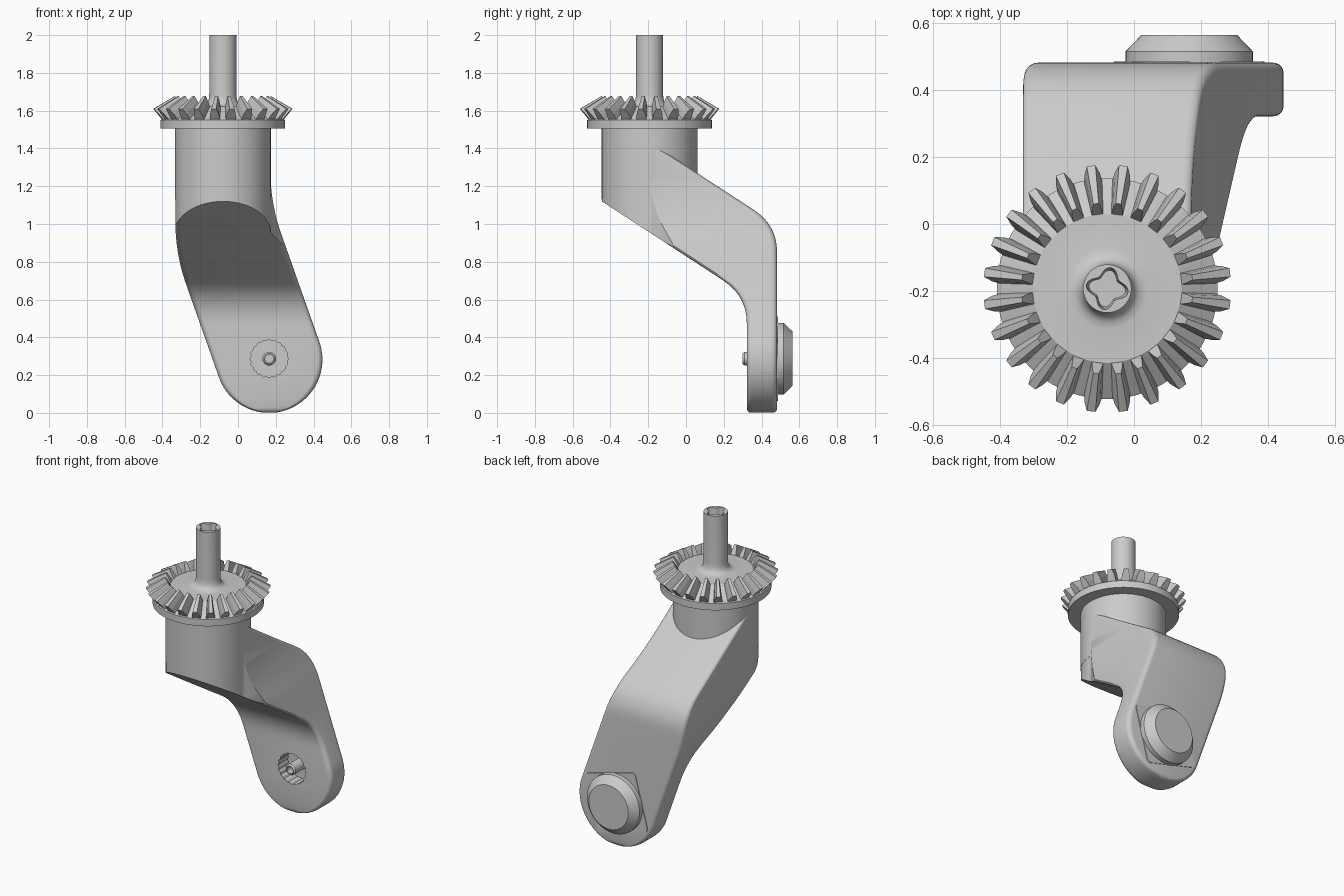
import bpy, bmesh, math
from mathutils import Vector, Matrix

if "Cube" in bpy.data.objects:
    bpy.data.objects.remove(bpy.data.objects["Cube"], do_unlink=True)

GREY = bpy.data.materials.new("plain grey")
GREY.use_nodes = True
GREY.diffuse_color = (0.6, 0.6, 0.6, 1)
GREY.node_tree.nodes["Principled BSDF"].inputs["Base Color"].default_value = (0.6, 0.6, 0.6, 1)

AXIS = Vector((-0.08, -0.193, 0))         # vertical shaft axis
END_X, END_R = 0.165, 0.282               # round lower end of the arm, resting on z = 0
HUB = Vector((END_X, 0, 0.287))           # axle through the lower end
NECK_R, TRIM_R, ARM_HALF = 0.2535, 0.2525, 0.2515


def loft(bm, rings):
    """Skin a list of equal rings and cap both ends."""
    rows = [[bm.verts.new(p) for p in ring] for ring in rings]
    n = len(rows[0])
    for a, b in zip(rows, rows[1:]):
        for i in range(n):
            j = (i + 1) % n
            bm.faces.new((a[i], a[j], b[j], b[i]))
    bm.faces.new(rows[0][::-1])
    bm.faces.new(rows[-1])


def finish(name, bm, smooth=True):
    bmesh.ops.recalc_face_normals(bm, faces=bm.faces)
    mesh = bpy.data.meshes.new(name)
    bm.to_mesh(mesh)
    bm.free()
    mesh.materials.append(GREY)
    obj = bpy.data.objects.new(name, mesh)
    bpy.context.collection.objects.link(obj)
    if smooth:
        shade(obj)
    return obj


def select(obj):
    bpy.ops.object.select_all(action='DESELECT')
    obj.select_set(True)
    bpy.context.view_layer.objects.active = obj


def shade(obj):
    select(obj)
    bpy.ops.object.shade_smooth_by_angle(angle=math.radians(32))


def solid(name, rings):
    bm = bmesh.new()
    loft(bm, rings)
    return finish(name, bm)


def lathe(name, profile, centre, along_y=False, n=64, wave=0, lobes=0, turn=0.0):
    """Turn (radius, height) pairs round z or y, optionally with a lobed rim."""
    rings = []
    for r, h in profile:
        ring = []
        for i in range(n):
            a = 2 * math.pi * i / n
            q = r * (1 + wave * math.cos(lobes * (a - turn)))
            u, v = q * math.cos(a), q * math.sin(a)
            ring.append(centre + Vector((u, h, v) if along_y else (u, v, h)))
        rings.append(ring)
    return solid(name, rings)


def cut(obj, cutter, operation='DIFFERENCE'):
    mod = obj.modifiers.new("cut", 'BOOLEAN')
    mod.operation, mod.object, mod.solver = operation, cutter, 'EXACT'
    select(obj)
    bpy.ops.object.modifier_apply(modifier=mod.name)
    bpy.data.objects.remove(cutter, do_unlink=True)
    shade(obj)


def rounded_rect(x0, x1, y0, y1, r):
    """Outline of a rectangle with rounded corners."""
    points = []
    corners = [(x1 - r, y1 - r), (x0 + r, y1 - r), (x0 + r, y0 + r), (x1 - r, y0 + r)]
    for k, (cx, cy) in enumerate(corners):
        for i in range(6):
            a = math.pi / 2 * (k + i / 5)
            points.append((cx + r * math.cos(a), cy + r * math.sin(a)))
    return points


def rounded_path(a, corner, b, t, steps=10):
    """Path a-corner-b with a rounded corner that starts t away from it."""
    a, c, b = Vector(a), Vector(corner), Vector(b)
    p, q = c + (a - c).normalized() * t, c + (b - c).normalized() * t
    curve = []
    for i in range(steps + 1):
        s = i / steps
        curve.append(p * (1 - s) ** 2 + c * 2 * s * (1 - s) + q * s * s)
    return [a] + curve + [b]


def at_height(path, z):
    """Horizontal position of a rising (position, z) path at height z."""
    for p, q in zip(path, path[1:]):
        if p.y <= z <= q.y:
            return p.x + (q.x - p.x) * (z - p.y) / (q.y - p.y)
    return path[-1].x


# Arm: horizontal rounded sections between four edge paths
TOP = 1.43
LEAN = 0.353                              # sideways run per unit height
front = rounded_path((0.322, -0.1), (0.322, 0.62), (-0.96, 1.455), 0.15)
back = rounded_path((0.482, -0.1), (0.482, 0.995), (-0.198, 1.437), 0.145)


def side_path(sign):
    tilt = math.atan(LEAN)
    x = AXIS.x + sign * ARM_HALF
    tx = END_X + sign * END_R * math.cos(tilt)
    tz = END_R + sign * END_R * math.sin(tilt)
    return rounded_path((tx, tz), (x, tz + (tx - x) / LEAN), (x, 1.6), 0.17)


left_edge, right_edge = side_path(1), side_path(-1)


def edge_x(path, sign, z):
    if z < path[0].y:
        return END_X + sign * math.sqrt(END_R ** 2 - (z - END_R) ** 2)
    return at_height(path, z)


def arm_section(z):
    x0, x1 = edge_x(right_edge, -1, z), edge_x(left_edge, 1, z)
    fillet = 0.025
    e = fillet - math.sqrt(fillet ** 2 - (fillet - z) ** 2) if z < fillet else 0
    y0, y1 = at_height(front, z) + e, at_height(back, z) - e
    r = min(0.03, (x1 - x0) * 0.4, (y1 - y0) * 0.4)
    return [(x, y, z) for x, y in rounded_rect(x0, x1, y0, y1, r)]


heights = [0.001 + 0.38 * (1 - math.cos(math.pi / 2 * i / 28)) for i in range(29)]
heights += [0.381 + (TOP - 0.381) * i / 50 for i in range(1, 51)]
arm = solid("arm", [arm_section(z) for z in heights])

# Trim the front of the arm to the round neck
plan = [(AXIS.x + TRIM_R * math.cos(a), AXIS.y + TRIM_R * math.sin(a))
        for a in (math.pi + math.pi * i / 49 for i in range(50))]
plan += [(0.26, -0.05), (0.7, 0.2), (0.7, 0.7), (-0.4, 0.7)]
trim = solid("trim", [[(x, y, z) for x, y in plan] for z in (-0.2, 1.8)])
cut(arm, trim, 'INTERSECT')

# Splined socket in the front of the arm, with a hollow pin inside
cut(arm, lathe("socket", [(0.098, 0.2), (0.098, 0.42)], HUB, True, 120, 0.03, 20))
lathe("socket_pin", [(0.036, 0.43), (0.036, 0.31), (0.028, 0.3), (0.022, 0.3),
                     (0.022, 0.35)], HUB, True, 32)

# Boss and thin mounting plate on the back
lathe("back_boss", [(0.19, 0.47), (0.19, 0.516), (0.143, 0.565)], HUB, True)
turn = Matrix.Rotation(math.radians(15), 3, 'Y')
plate = rounded_rect(-0.188, 0.188, -0.188, 0.188, 0.025)
solid("back_plate", [[HUB + turn @ Vector((u, y, v)) for u, v in plate]
                     for y in (0.479, 0.486)])

# Neck
lathe("neck", [(NECK_R, 1.13), (NECK_R, 1.51)], AXIS, n=96)

# Gear disc and shaft in one turned piece, with a four-lobed recess on top
shaft = lathe("gear_disc_and_shaft", [
    (0.33, 1.505), (0.33, 1.55), (0.222, 1.622), (0.12, 1.622), (0.1, 1.626),
    (0.086, 1.635), (0.077, 1.65), (0.073, 1.67), (0.072, 1.69), (0.072, 2.0)], AXIS, n=72)
cut(shaft, lathe("recess", [(0.046, 1.9), (0.054, 2.02)], AXIS, n=64,
                 wave=0.2, lobes=4, turn=math.radians(-10)))

# Bevel gear teeth: each is a tapered bar from the rim to the hub
TEETH = 24
bm = bmesh.new()
outer = [(0.315, 1.545, 0.028), (0.345, 1.582, 0.023), (0.37, 1.61, 0.013)]
inner = [(0.218, 1.612, 0.018), (0.238, 1.65, 0.014), (0.256, 1.677, 0.008)]
for k in range(TEETH):
    spin = Matrix.Rotation(2 * math.pi * (k + 0.5) / TEETH, 3, 'Z')
    rings = []
    for end in (outer, inner):
        outline = [(r, -w, z) for r, z, w in end] + [(r, w, z) for r, z, w in end[::-1]]
        rings.append([AXIS + spin @ Vector(p) for p in outline])
    loft(bm, rings)
finish("gear_teeth", bm, smooth=False)
